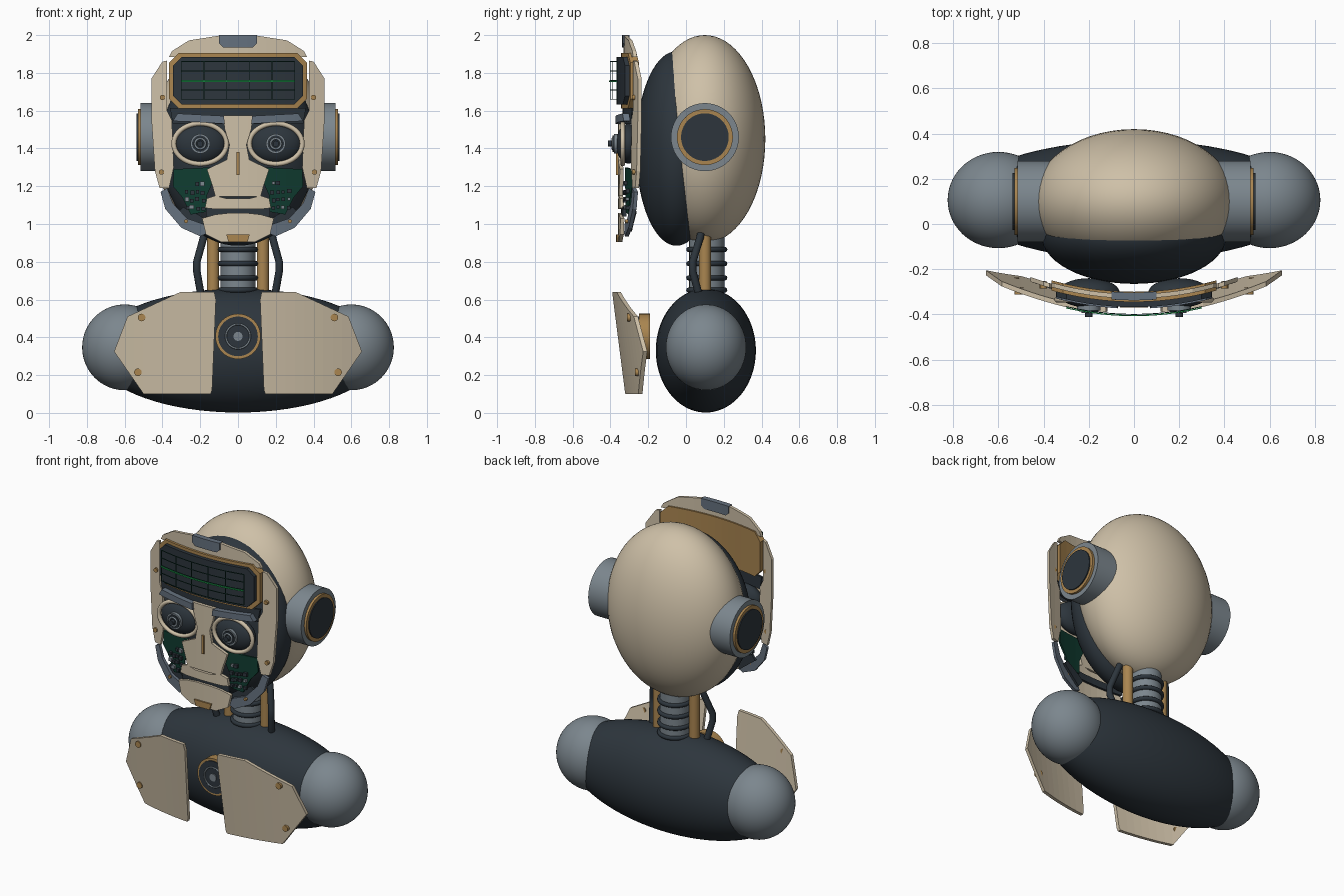
import bpy, bmesh, math, random
from mathutils import Matrix, Vector

if "Cube" in bpy.data.objects:
    bpy.data.objects.remove(bpy.data.objects["Cube"])

random.seed(4)


def mat(name, r, g, b):
    m = bpy.data.materials.new(name)
    m.diffuse_color = (r, g, b, 1)
    m.use_nodes = True
    m.node_tree.nodes["Principled BSDF"].inputs["Base Color"].default_value = m.diffuse_color
    return m


CREAM = mat("cream shell", .62, .53, .39)
DARK = mat("dark graphite", .026, .036, .046)
GREY = mat("mid grey", .20, .24, .27)
STEEL = mat("blue steel", .13, .165, .21)
BRONZE = mat("bronze", .40, .235, .08)
BOARD = mat("board green", .005, .045, .03)
GLOW = mat("signal green", .012, .33, .07)


def finish(bm, name, m, smooth=False):
    bmesh.ops.recalc_face_normals(bm, faces=bm.faces)
    me = bpy.data.meshes.new(name)
    for f in bm.faces:
        f.smooth = smooth and len(f.verts) <= 4
    bm.to_mesh(me)
    bm.free()
    me.materials.append(m)
    ob = bpy.data.objects.new(name, me)
    bpy.context.collection.objects.link(ob)
    return ob


def ball(name, c, r, m, seg=56, rings=36):
    bm = bmesh.new()
    bmesh.ops.create_uvsphere(bm, u_segments=seg, v_segments=rings, radius=1,
                              matrix=Matrix.Translation(c) @ Matrix.Diagonal((*r, 1)))
    return finish(bm, name, m, True)


def rod(name, a, b, r, m, seg=40):
    a, b = Vector(a), Vector(b)
    bm = bmesh.new()
    rot = (b - a).to_track_quat('Z', 'Y').to_matrix().to_4x4()
    bmesh.ops.create_cone(bm, cap_ends=True, segments=seg, radius1=r, radius2=r,
                          depth=(b - a).length, matrix=Matrix.Translation((a + b) / 2) @ rot)
    return finish(bm, name, m, True)


def ring(name, c, rx, rz, tube, m, axis='Y', seg=48):
    """Round-section elliptical ring about the y or z axis."""
    bm = bmesh.new()
    rows = []
    for i in range(seg):
        t = 2 * math.pi * i / seg
        row = []
        for j in range(10):
            p = 2 * math.pi * j / 10
            u = math.cos(t) * (rx + tube * math.cos(p))
            v = math.sin(t) * (rz + tube * math.cos(p))
            w = tube * math.sin(p)
            off = (u, w, v) if axis == 'Y' else (u, v, w)
            row.append(bm.verts.new(Vector(c) + Vector(off)))
        rows.append(row)
    for i in range(seg):
        a, b = rows[i], rows[(i + 1) % seg]
        for j in range(10):
            k = (j + 1) % 10
            bm.faces.new((a[j], a[k], b[k], b[j]))
    return finish(bm, name, m, True)


def panel(name, pts, y0, m, thick=.02, bend=.38, lean=0, side=1):
    """Plate cut from an (x, z) outline and bent around the body."""
    bm = bmesh.new()
    front = [bm.verts.new((x * side, 0, z)) for x, z in pts]
    back = [bm.verts.new((x * side, thick, z)) for x, z in pts]
    bm.faces.new(front)
    bm.faces.new(back[::-1])
    n = len(pts)
    for i in range(n):
        j = (i + 1) % n
        bm.faces.new((front[i], front[j], back[j], back[i]))
    for i in range(-13, 14):
        bmesh.ops.bisect_plane(bm, geom=bm.verts[:] + bm.edges[:] + bm.faces[:],
                               plane_co=(i * .05 + .001, 0, 0), plane_no=(1, 0, 0))
    for v in bm.verts:
        v.co.y += y0 + bend * v.co.x ** 2 + lean * v.co.z
    return finish(bm, name, m)


def rect(x0, x1, z0, z1):
    return [(x0, z0), (x1, z0), (x1, z1), (x0, z1)]


def octagon(x, z0, z1, c):
    right = [(x - c, z0), (x, z0 + c), (x, z1 - c), (x - c, z1)]
    return right + [(-a, b) for a, b in right[::-1]]


def sym(right):
    return right + [(-a, b) for a, b in right[::-1]]


def bolt(name, x, y, z, r):
    rod(name, (x, y - .012, z), (x, y + .02, z), r, BRONZE, 16)


# Head and torso volumes
ball("head_shell", (0, .10, 1.45), (.45, .32, .55), CREAM)
ball("face_core", (0, -.05, 1.40), (.41, .215, .515), DARK)
ball("torso", (0, .105, .33), (.77, .265, .328), DARK)

# Neck column with ribs
rod("neck_column", (0, .11, .6), (0, .11, 1.0), .093, GREY)
for z in (.65, .715, .79, .865):
    ring("neck_rib", (0, .11, z), .095, .095, .014, DARK, 'Z')

# Chest core
rod("chest_core", (0, -.25, .405), (0, -.19, .405), .12, BRONZE)
rod("chest_core_face", (0, -.256, .405), (0, -.24, .405), .105, DARK)
ring("chest_core_ring", (0, -.256, .405), .064, .064, .005, GREY)
rod("chest_core_knob", (0, -.262, .405), (0, -.25, .405), .024, GREY)

# Forehead, visor and screen trace
panel("forehead", sym([(.365, 1.885), (.35, 1.915), (.26, 1.972), (.10, 1.997)]), -.33, CREAM)
panel("forehead_latch", sym([(.078, 1.935), (.10, 1.955), (.10, 2.0)]), -.338, STEEL, .035)
panel("visor_frame", octagon(.365, 1.612, 1.905, .05), -.345, BRONZE, .045)
panel("visor_screen", octagon(.343, 1.632, 1.885, .045), -.368, DARK, .03)
for i in range(6):
    x = -.30 + i * .12
    panel("screen_grid_vertical", rect(x - .002, x + .002, 1.66, 1.86), -.402, BOARD, .004)
for i in range(5):
    z = 1.66 + i * .05
    panel("screen_grid_horizontal", rect(-.30, .30, z - .002, z + .002), -.402, BOARD, .004)
panel("screen_trace", rect(-.30, .30, 1.751, 1.759), -.408, GLOW, .005)
panel("brow_band", sym([(.345, 1.53), (.36, 1.615)]), -.335, DARK, .015)

# Nose, lips and chin
panel("nose_plate", sym([(.12, 1.145), (.135, 1.20), (.165, 1.29), (.06, 1.34),
                         (.045, 1.42), (.07, 1.50), (.08, 1.575)]), -.36, CREAM)
panel("nose_slot", rect(-.008, .008, 1.26, 1.38), -.37, BRONZE, .015)
panel("upper_lip", sym([(.13, 1.08), (.175, 1.085), (.165, 1.135), (.12, 1.15), (.06, 1.135)]),
      -.36, CREAM)
panel("mouth", rect(-.17, .17, 1.04, 1.085), -.345, DARK, .02)
panel("chin", sym([(.09, .905), (.17, .945), (.19, 1.03), (.12, 1.05), (.05, 1.058)]), -.36, CREAM)
panel("chin_latch", sym([(.05, .905), (.062, .945)]), -.37, BRONZE, .025)

for s in (-1, 1):
    # Shoulders and ear pods
    ball("shoulder", (s * .60, .106, .347), (.225, .213, .227), GREY)
    rod("ear_pod", (s * .36, .10, 1.46), (s * .515, .10, 1.46), .18, GREY, 56)
    rod("ear_ring", (s * .50, .10, 1.46), (s * .53, .10, 1.46), .148, BRONZE, 56)
    rod("ear_cap", (s * .52, .10, 1.46), (s * .537, .10, 1.46), .126, DARK, 56)

    # Neck pistons and hoses
    rod("neck_piston", (s * .132, .10, .58), (s * .132, .10, 1.0), .032, BRONZE, 24)
    path = [(.17, .08, .96), (.182, .075, .93), (.218, .035, .80), (.218, .035, .75), (.195, .07, .62)]
    cu = bpy.data.curves.new("neck_hose", 'CURVE')
    cu.dimensions = '3D'
    cu.bevel_depth = .02
    cu.use_fill_caps = True
    sp = cu.splines.new('POLY')
    sp.points.add(len(path) - 1)
    for p, (x, y, z) in zip(sp.points, path):
        p.co = (s * x, y, z, 1)
    cu.materials.append(DARK)
    bpy.context.collection.objects.link(bpy.data.objects.new("neck_hose", cu))

    # Chest plates
    panel("chest_plate", [(.125, .64), (.305, .64), (.585, .51), (.656, .325), (.50, .10),
                          (.145, .10), (.137, .12), (.117, .60)],
          -.315, CREAM, .022, .30, -.125, s)
    for x, z in ((.51, .505), (.53, .215)):
        bolt("chest_bolt", s * x, -.315 + .3 * x * x - .125 * z, z, .02)

    # Cheek side panels
    panel("side_panel", [(.375, 1.865), (.40, 1.86), (.458, 1.77), (.458, 1.55), (.44, 1.28),
                         (.415, 1.19), (.365, 1.19), (.34, 1.30), (.35, 1.55), (.375, 1.60)],
          -.335, CREAM, .02, side=s)
    for x, z in ((.40, 1.67), (.405, 1.275)):
        bolt("side_bolt", s * x, -.335 + .38 * x * x, z, .014)

    # Jaw
    panel("jaw_plate", [(.375, 1.19), (.41, 1.17), (.385, 1.08), (.30, .98), (.20, .935), (.165, .95),
                        (.185, 1.0), (.27, 1.03), (.345, 1.11)], -.338, STEEL, .02, side=s)
    panel("jaw_liner", [(.29, 1.09), (.32, 1.06), (.19, .96), (.15, 1.01), (.21, 1.05)],
          -.315, DARK, .015, side=s)
    bolt("jaw_bolt", s * .275, -.31, 1.015, .01)

    # Circuit boards with chips
    panel("circuit_board", [(.34, 1.29), (.14, 1.30), (.125, 1.24), (.165, 1.15), (.165, 1.065),
                            (.25, 1.05), (.295, 1.14), (.345, 1.20)], -.33, BOARD, .012, side=s)
    for i in range(14):
        x = .18 + .028 * (i % 4) + random.uniform(0, .01)
        z = 1.08 + .042 * (i // 4) + random.uniform(0, .012)
        w = random.uniform(.008, .012)
        panel("chip", rect(x - w, x + w, z - w, z + w), -.347,
              GREY if i % 5 == 2 else DARK, .02, side=s)

    # Brow bars
    panel("brow_bar", [(.07, 1.53), (.22, 1.54), (.345, 1.545), (.32, 1.585), (.075, 1.572)],
          -.375, STEEL, .035, side=s)

    # Eyes: bowl, rim and stacked lens
    ex, ez = s * .20, 1.425
    ball("eye_bowl", (ex, -.305, ez), (.137, .065, .105), DARK, 40, 24)
    ring("eye_rim", (ex, -.335, ez), .140, .107, .013, CREAM)
    rod("lens_barrel", (ex, -.382, ez), (ex, -.33, ez), .052, GREY, 32)
    rod("lens_glass", (ex, -.388, ez), (ex, -.36, ez), .043, DARK, 32)
    ring("lens_ring", (ex, -.389, ez), .027, .027, .006, GREY, seg=28)
    rod("pupil", (ex, -.412, ez), (ex, -.37, ez), .016, DARK, 20)
